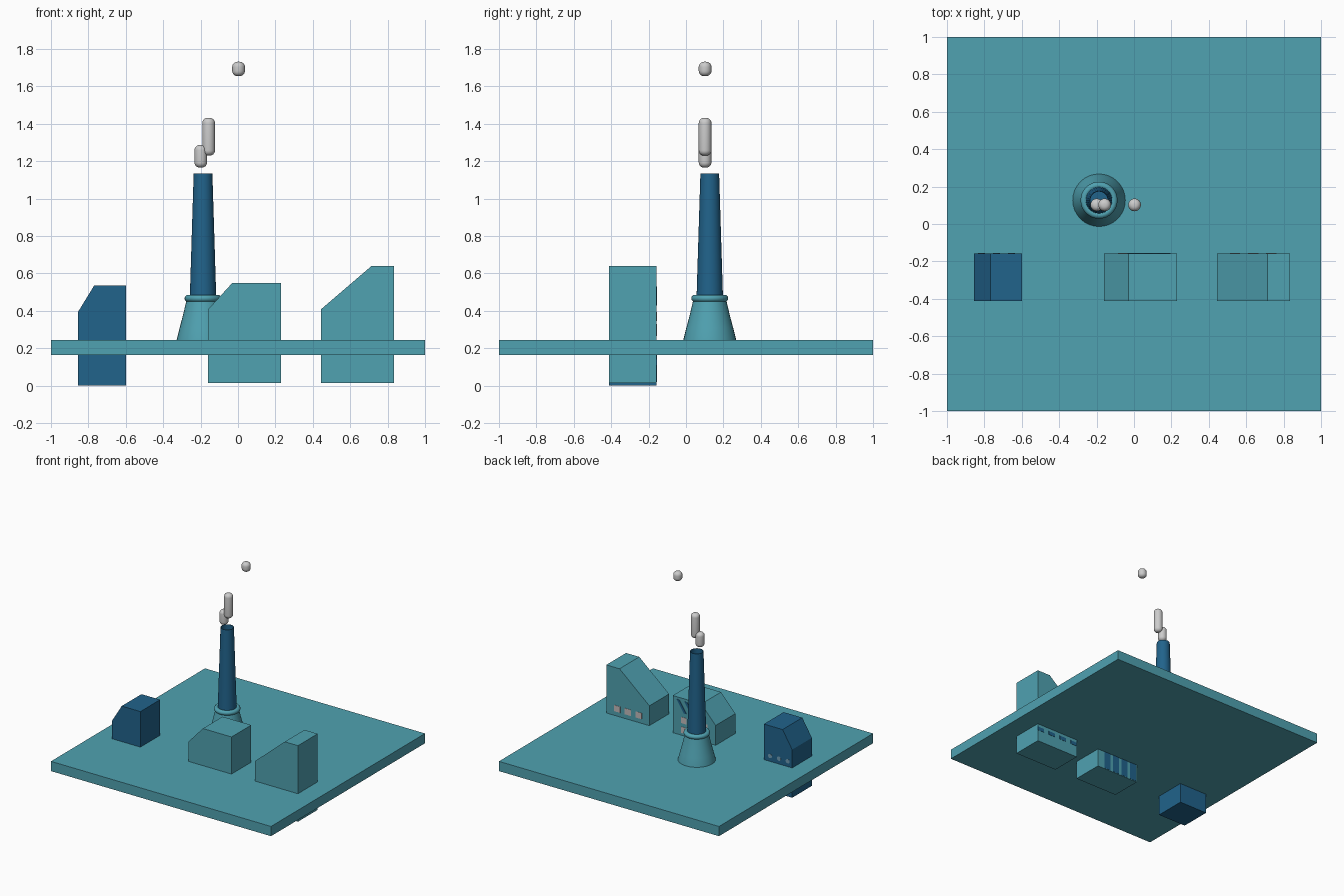
import bpy, bmesh, math

if "Cube" in bpy.data.objects:
    bpy.data.objects.remove(bpy.data.objects["Cube"])


def material(name, rgb):
    m = bpy.data.materials.new(name)
    m.diffuse_color = (*rgb, 1)
    m.use_nodes = True
    m.node_tree.nodes["Principled BSDF"].inputs["Base Color"].default_value = m.diffuse_color
    return m


TEAL = material("teal", (0.08, 0.36, 0.44))
BLUE = material("blue", (0.015, 0.125, 0.26))
PALE = material("pale", (0.55, 0.5, 0.5))
MIST = material("mist", (0.16, 0.33, 0.45))


def finish(name, bm, mat=None, smooth=False):
    bmesh.ops.recalc_face_normals(bm, faces=bm.faces)
    me = bpy.data.meshes.new(name)
    bm.to_mesh(me)
    bm.free()
    ob = bpy.data.objects.new(name, me)
    bpy.context.collection.objects.link(ob)
    if mat:
        me.materials.append(mat)
    if smooth:
        bpy.context.view_layer.objects.active = ob
        ob.select_set(True)
        bpy.ops.object.shade_smooth_by_angle(angle=math.radians(40))
        ob.select_set(False)
    return ob


def extrude_xz(name, outlines, y0, y1, mat):
    """Extrude one or more x-z outlines along y."""
    bm = bmesh.new()
    for outline in outlines:
        face = bm.faces.new([bm.verts.new((x, y0, z)) for x, z in outline])
        new = bmesh.ops.extrude_face_region(bm, geom=[face])["geom"]
        verts = [v for v in new if isinstance(v, bmesh.types.BMVert)]
        bmesh.ops.translate(bm, verts=verts, vec=(0, y1 - y0, 0))
        if not face.is_valid or len(face.link_loops if hasattr(face, "link_loops") else ()) < 0:
            continue
    # close the starting side if the extrusion left it open
    edges = [e for e in bm.edges if e.is_boundary]
    if edges:
        bmesh.ops.holes_fill(bm, edges=edges, sides=0)
    return finish(name, bm, mat)


def lathe(name, profile, cx, cy, mat=None, steps=32):
    """Spin an (r, z) profile round a vertical axis."""
    bm = bmesh.new()
    vs = [bm.verts.new((cx + r, cy, z)) for r, z in profile]
    es = [bm.edges.new(p) for p in zip(vs, vs[1:])]
    bmesh.ops.spin(bm, geom=vs + es, cent=(cx, cy, 0), axis=(0, 0, 1),
                   angle=2 * math.pi, steps=steps)
    bmesh.ops.remove_doubles(bm, verts=bm.verts, dist=1e-4)
    return finish(name, bm, mat, True)


def rect(x, z, w, h):
    return [(x - w / 2, z - h / 2), (x + w / 2, z - h / 2),
            (x + w / 2, z + h / 2), (x - w / 2, z + h / 2)]


# ground slab
extrude_xz("base_plate", [rect(0, 0.205, 2, 0.08)], -1, 1, TEAL)

# buildings with one sloping roof side
FRONT, BACK = -0.413, -0.157
for name, x0, x1, bottom, eave, ridge_x, top, mat in [
        ("small_building", -0.855, -0.598, 0.0, 0.395, -0.768, 0.537, BLUE),
        ("middle_building", -0.16, 0.23, 0.015, 0.408, -0.03, 0.55, TEAL),
        ("tall_building", 0.443, 0.834, 0.015, 0.408, 0.714, 0.64, TEAL)]:
    extrude_xz(name, [[(x0, bottom), (x1, bottom), (x1, top), (ridge_x, top), (x0, eave)]],
               FRONT, BACK, mat)

# thin details on the back walls
W0, W1 = BACK - 0.004, BACK + 0.002
extrude_xz("tall_building_windows", [rect(x, 0.305, 0.056, 0.05) for x in (0.735, 0.638, 0.54)],
           W0, W1, PALE)
extrude_xz("tall_building_vents", [rect(0.805 - 0.11 * i, 0.125, 0.06, 0.03) for i in range(4)],
           W0, W1, BLUE)
extrude_xz("middle_building_windows",
           [rect(x, z, 0.05, 0.05) for z in (0.29, 0.37) for x in (0.13, 0.035, -0.06)],
           W0, W1, PALE)
extrude_xz("middle_building_slats",
           [[(x, 0.53), (x - 0.065, 0.43), (x - 0.04, 0.43), (x + 0.025, 0.53)]
            for x in (0.17, 0.1, 0.03)], W0, W1, BLUE)
extrude_xz("middle_building_panels", [rect(0.135 - 0.085 * i, 0.12, 0.06, 0.2) for i in range(4)],
           W0, W1, BLUE)
extrude_xz("small_building_portholes",
           [[(x + 0.018 * math.cos(a * math.pi / 6), 0.29 + 0.018 * math.sin(a * math.pi / 6))
             for a in range(12)] for x in (-0.655, -0.735, -0.815)], W0, W1, MIST)

# chimney: flared foot, collar ring, hollow stack
CX, CY = -0.187, 0.127
lathe("chimney_foot", [(0.142, 0.235), (0.14, 0.25), (0.125, 0.31), (0.109, 0.37),
                       (0.097, 0.42), (0.089, 0.455)], CX, CY, TEAL)
collar = [(0.08 + 0.019 * math.cos(a * math.pi / 6), 0.467 + 0.019 * math.sin(a * math.pi / 6))
          for a in range(13)]
lathe("chimney_collar", collar, CX, CY, TEAL)
lathe("chimney_stack", [(0.071, 0.46), (0.05, 1.135), (0.046, 1.135), (0.066, 0.49), (0, 0.49)],
      CX, CY, BLUE)

# smoke puffs: rounded cylinders
R, C = 0.034, 0.028
for i, (x, z0, z1) in enumerate([(-0.199, 1.166, 1.287), (-0.157, 1.23, 1.432),
                                 (0.003, 1.655, 1.732)]):
    arc = [(R - C + C * math.sin(t * math.pi / 12), C * math.cos(t * math.pi / 12))
           for t in range(7)]
    prof = [(0, z1)] + [(r, z1 - C + h) for r, h in arc]
    prof += [(r, z0 + C - h) for r, h in reversed(arc)] + [(0, z0)]
    lathe(f"smoke_puff_{i + 1}", prof, x, 0.102, None, 24)
